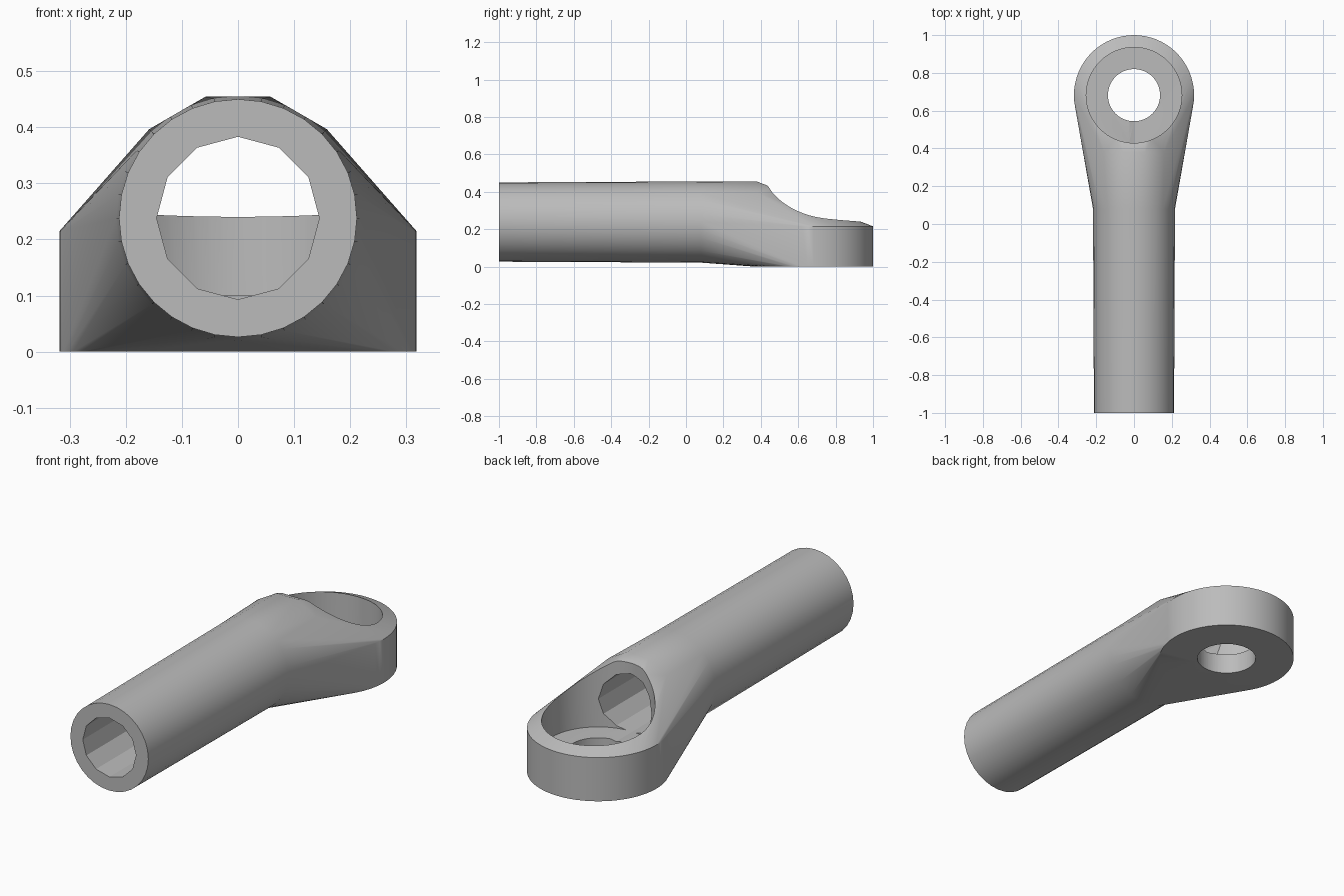
import bpy, bmesh
from math import sin, cos, pi
from mathutils import Vector, Matrix

cube = bpy.data.objects.get("Cube")
if cube:
    bpy.data.objects.remove(cube, do_unlink=True)

# Main dimensions
AXIS_Z = 0.238            # height of the shank axis
EYE_Y = 0.682             # centre of the round eye
NECK_Y, SHOULDER_Y = 0.08, 0.38

steel = bpy.data.materials.new("grey steel")
steel.use_nodes = True
GREY = (0.5, 0.5, 0.5, 1)
steel.diffuse_color = GREY
steel.node_tree.nodes["Principled BSDF"].inputs["Base Color"].default_value = GREY


def add_object(name, bm):
    bmesh.ops.recalc_face_normals(bm, faces=bm.faces[:])
    mesh = bpy.data.meshes.new(name)
    bm.to_mesh(mesh)
    bm.free()
    mesh.materials.append(steel)
    ob = bpy.data.objects.new(name, mesh)
    bpy.context.collection.objects.link(ob)
    return ob


def upright_ring(bm, y, r, n, turn=0.0):
    """Ring of points around the shank axis."""
    for i in range(n):
        a = 2 * pi * (i + turn) / n
        bm.verts.new((r * sin(a), y, AXIS_Z + r * cos(a)))


def flat_ring(bm, z, r, n):
    """Ring of points around the vertical eye axis."""
    for i in range(n):
        a = 2 * pi * i / n
        bm.verts.new((r * sin(a), EYE_Y + r * cos(a), z))


def hull(bm):
    bmesh.ops.convex_hull(bm, input=bm.verts[:])


# Body: the head is a skin over neck, shoulder and eye disc
bm = bmesh.new()
upright_ring(bm, NECK_Y, 0.217, 32)
upright_ring(bm, SHOULDER_Y, 0.224, 12, 0.5)
flat_ring(bm, 0.0, 0.318, 64)
flat_ring(bm, 0.215, 0.318, 64)
hull(bm)

# Open the neck and draw the tapered shank out of it
neck = [f for f in bm.faces if all(v.co.y < NECK_Y + 0.001 for v in f.verts)]
bmesh.ops.delete(bm, geom=neck, context='FACES')
rim = [e for e in bm.edges if e.is_boundary]
out = bmesh.ops.extrude_edge_only(bm, edges=rim)["geom"]
end = [v for v in out if isinstance(v, bmesh.types.BMVert)]
for v in end:
    v.co.y = -1.0
taper = 0.212 / 0.217
bmesh.ops.scale(bm, vec=(taper, 1, taper), verts=end,
                space=Matrix.Translation(Vector((0, 0, -AXIS_Z))))
bmesh.ops.holes_fill(bm, edges=[e for e in bm.edges if e.is_boundary])
body = add_object("rod_end_body", bm)

# Cutters: twelve-sided shank bore, eye recess and pin hole
cutters = []
bm = bmesh.new()
upright_ring(bm, -1.2, 0.145, 12)
upright_ring(bm, EYE_Y, 0.145, 12)
hull(bm)
cutters.append(add_object("shank_bore_cutter", bm))
for name, low, radius in (("eye_recess_cutter", 0.1, 0.253),
                          ("pin_hole_cutter", -0.2, 0.138)):
    bm = bmesh.new()
    flat_ring(bm, low, radius, 64)
    flat_ring(bm, 0.7, radius, 64)
    hull(bm)
    cutters.append(add_object(name, bm))

# Cut the openings
bpy.ops.object.select_all(action='DESELECT')
body.select_set(True)
bpy.context.view_layer.objects.active = body
for cutter in cutters:
    cutter.hide_render = True
    mod = body.modifiers.new(cutter.name, 'BOOLEAN')
    mod.operation = 'DIFFERENCE'
    mod.solver = 'EXACT'
    mod.object = cutter
    bpy.ops.object.modifier_apply(modifier=mod.name)
    bpy.data.objects.remove(cutter, do_unlink=True)

# Smooth the round walls, keep the rims crisp
bpy.ops.object.shade_smooth_by_angle(angle=pi / 6.5)
